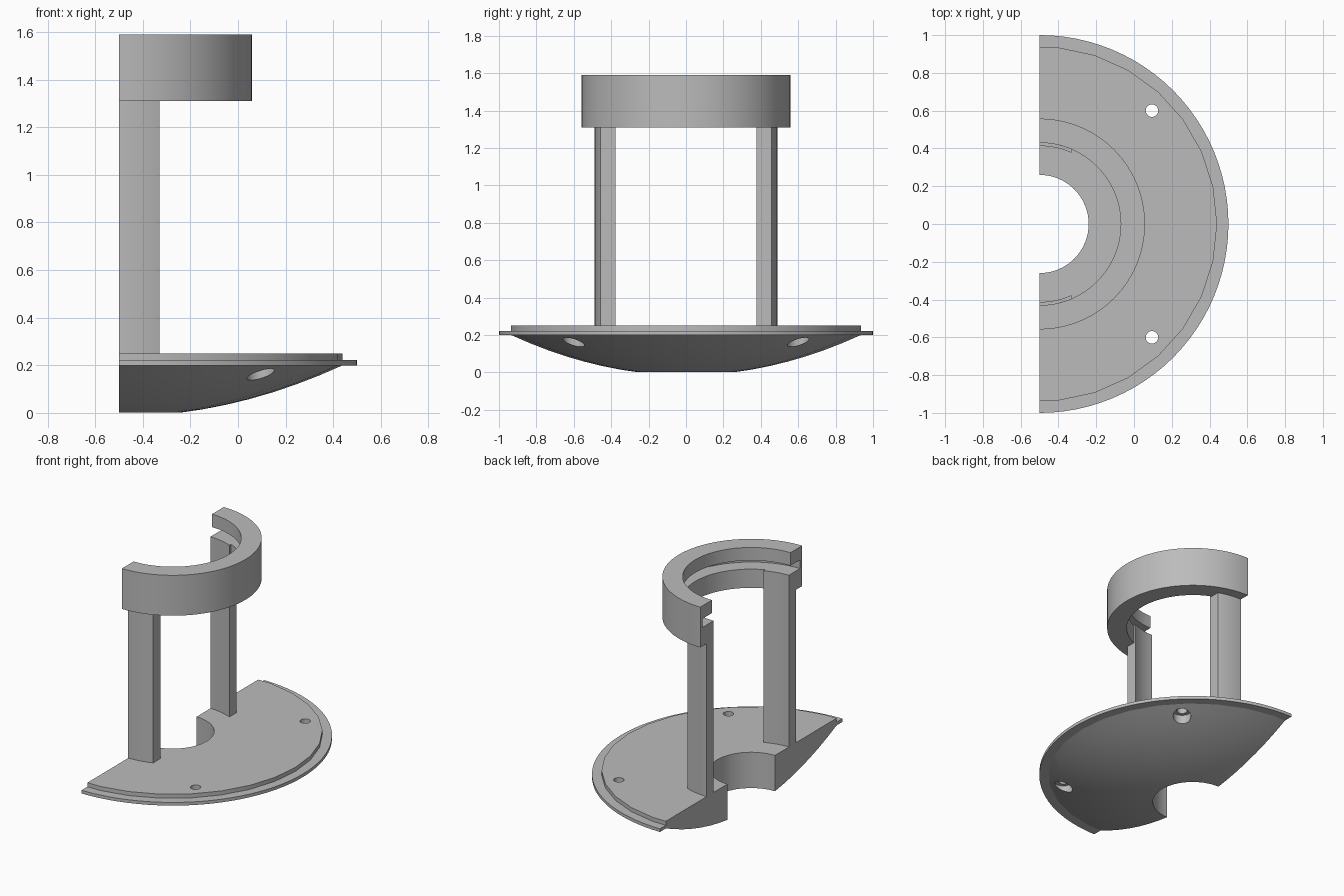
import bpy, bmesh
from math import sin, cos, asin, pi, radians, sqrt

cube = bpy.data.objects.get("Cube")
if cube:
    bpy.data.objects.remove(cube, do_unlink=True)

AXIS = -0.5          # x of the turning axis, also the cut plane
REACH = 0.17         # how far the posts run forward of the cut plane

grey = bpy.data.materials.new("plain grey")
grey.use_nodes = True
COLOUR = (0.5, 0.5, 0.5, 1)
grey.diffuse_color = COLOUR
grey.node_tree.nodes["Principled BSDF"].inputs["Base Color"].default_value = COLOUR


def finish(bm, name):
    bmesh.ops.remove_doubles(bm, verts=bm.verts, dist=1e-5)
    bmesh.ops.recalc_face_normals(bm, faces=bm.faces)
    mesh = bpy.data.meshes.new(name)
    bm.to_mesh(mesh)
    bm.free()
    ob = bpy.data.objects.new(name, mesh)
    bpy.context.collection.objects.link(ob)
    mesh.materials.append(grey)
    return ob


def lathe(name, profile, steps, half=False):
    """Turn a closed (radius, z) outline about the axis."""
    bm = bmesh.new()
    start = -pi / 2 if half else 0
    verts = [bm.verts.new((r * cos(start), r * sin(start), z)) for r, z in profile]
    face = bm.faces.new(verts)
    bmesh.ops.spin(bm, geom=[face] + face.edges[:] + verts, cent=(0, 0, 0), axis=(0, 0, 1),
                   angle=pi if half else 2 * pi, steps=steps)
    if not half:
        bm.faces.ensure_lookup_table()
        bmesh.ops.remove_doubles(bm, verts=bm.verts, dist=1e-5)
        inner = [f for f in bm.faces if len(f.verts) == len(profile) and abs(f.normal.z) < 1e-4
                 and any(v.co.xy.length < 1e-5 for v in f.verts)]
        bmesh.ops.delete(bm, geom=inner, context='FACES_ONLY')
    bmesh.ops.translate(bm, verts=bm.verts, vec=(AXIS, 0, 0))
    return finish(bm, name)


def cylinder(name, x, y, r, z0, z1, sides):
    bm = bmesh.new()
    bmesh.ops.create_cone(bm, cap_ends=True, segments=sides, radius1=r, radius2=r, depth=z1 - z0)
    bmesh.ops.translate(bm, verts=bm.verts, vec=(x, y, (z0 + z1) / 2))
    return finish(bm, name)


def arc_post(name, side, r_in, r_out, z0, z1, steps=8):
    """Upright with curved inner and outer faces and a flat front."""
    def arc(r):
        end = asin(REACH / r)
        return [(AXIS + r * sin(end * i / steps), side * r * cos(end * i / steps))
                for i in range(steps + 1)]
    bm = bmesh.new()
    face = bm.faces.new([bm.verts.new((x, y, z0)) for x, y in arc(r_out) + arc(r_in)[::-1]])
    new = bmesh.ops.extrude_face_region(bm, geom=[face])["geom"]
    bmesh.ops.translate(bm, verts=[v for v in new if isinstance(v, bmesh.types.BMVert)],
                        vec=(0, 0, z1 - z0))
    return finish(bm, name)


def boolean(ob, other, kind):
    mod = ob.modifiers.new(kind.lower(), 'BOOLEAN')
    mod.operation, mod.object, mod.solver = kind, other, 'EXACT'
    bpy.ops.object.select_all(action='DESELECT')
    bpy.context.view_layer.objects.active = ob
    ob.select_set(True)
    bpy.ops.object.modifier_apply(modifier=mod.name)
    bpy.data.objects.remove(other, do_unlink=True)


def smooth(ob):
    bpy.ops.object.select_all(action='DESELECT')
    bpy.context.view_layer.objects.active = ob
    ob.select_set(True)
    bpy.ops.object.shade_smooth_by_angle(angle=radians(20))


# Base: shallow bowl with a raised deck, 30 sided
RIM, FLAT, RISE = 0.94, 0.25, 0.2
radii = [FLAT + (RIM - FLAT) * i / 7 for i in range(8)]
bowl = [(r, RISE * (r * r - FLAT ** 2) / (RIM ** 2 - FLAT ** 2)) for r in radii]
base = lathe("base", [(0, 0)] + bowl + [(RIM, 0.25), (0, 0.25)], 30)

# Flange, then the bore, screw holes and the straight cut
boolean(base, cylinder("flange", AXIS, 0, 1.0, 0.2, 0.222, 96), 'UNION')
boolean(base, cylinder("bore", AXIS, 0, 0.26, -1, 1, 64), 'DIFFERENCE')
for side in (-1, 1):
    boolean(base, cylinder("screw_hole", 0.095, side * 0.6, 0.033, -1, 1, 32), 'DIFFERENCE')
    boolean(base, cylinder("counterbore", 0.095, side * 0.6, 0.058, -1, 0.2, 32), 'DIFFERENCE')
bm = bmesh.new()
bmesh.ops.create_cube(bm, size=4)
bmesh.ops.translate(bm, verts=bm.verts, vec=(AXIS - 2, 0, 0))
boolean(base, finish(bm, "half_cutter"), 'DIFFERENCE')
smooth(base)

# Collar with an inner groove
IN, OUT, GROOVE = 0.43, 0.558, 0.535
LOW, HIGH, SLOT_LOW, SLOT_HIGH = 1.31, 1.59, 1.44, 1.5
collar = lathe("collar", [(IN, LOW), (OUT, LOW), (OUT, HIGH), (IN, HIGH), (IN, SLOT_HIGH),
                          (GROOVE, SLOT_HIGH), (GROOVE, SLOT_LOW), (IN, SLOT_LOW)], 48, half=True)
smooth(collar)

# Posts, each with a thin tongue up the inside of the collar
for side, label in ((-1, "right"), (1, "left")):
    smooth(arc_post(label + "_post", side, 0.413, 0.488, 0.25, LOW))
    smooth(arc_post(label + "_post_tongue", side, 0.413, IN, LOW, SLOT_LOW))
